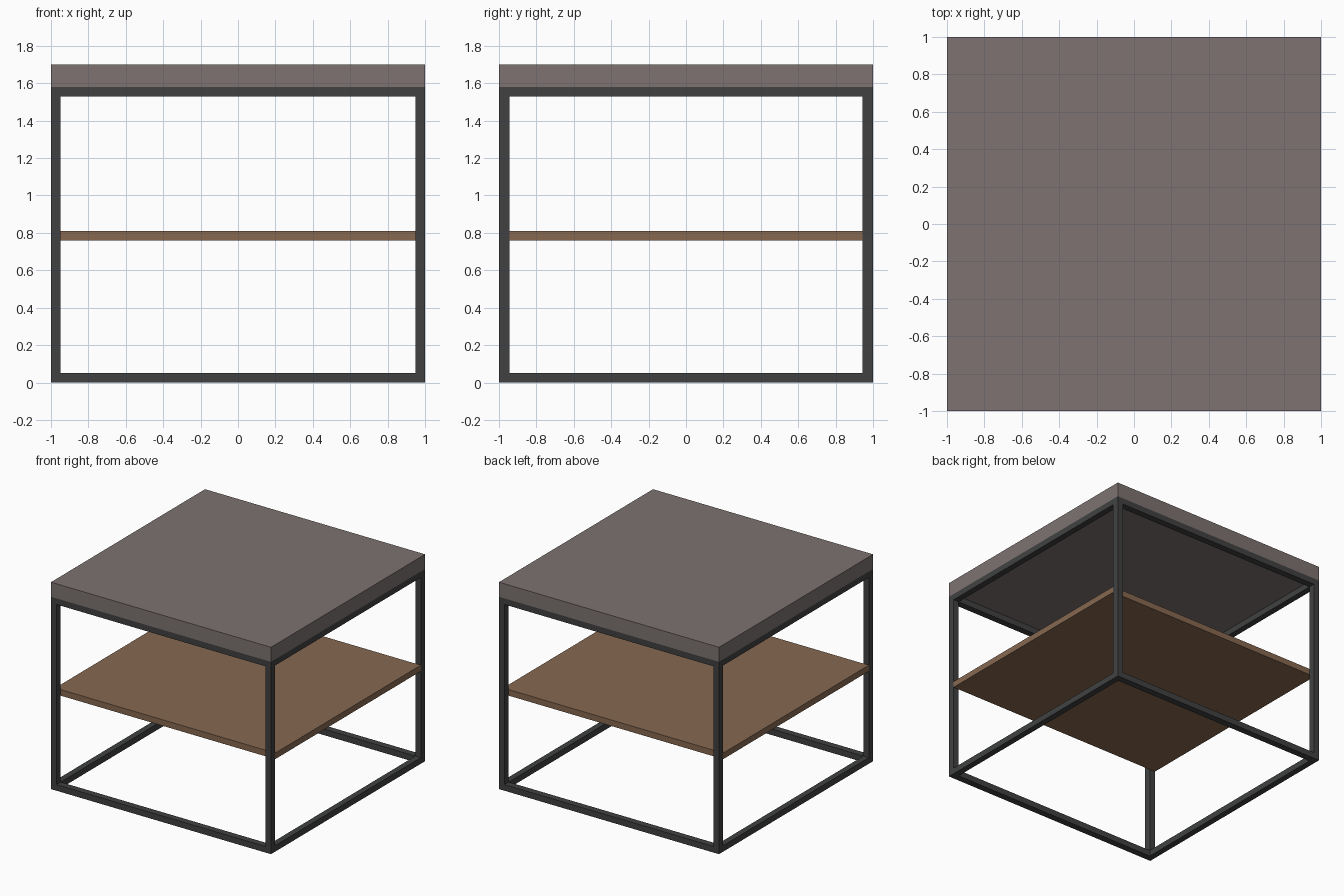
import bpy, bmesh
from mathutils import Vector

cube = bpy.data.objects.get("Cube")
if cube:
    bpy.data.objects.remove(cube, do_unlink=True)

# Main dimensions
HALF = 1.0
FRAME_TOP = 1.58
TOP = 1.70
BAR_X, BAR_Y, BAR_Z = 0.05, 0.055, 0.05


def material(name, rgb):
    mat = bpy.data.materials.new(name)
    mat.use_nodes = True
    color = (*rgb, 1.0)
    mat.diffuse_color = color
    mat.node_tree.nodes["Principled BSDF"].inputs["Base Color"].default_value = color
    return mat


def finish(name, bm, mat):
    bmesh.ops.recalc_face_normals(bm, faces=bm.faces)
    mesh = bpy.data.meshes.new(name)
    bm.to_mesh(mesh)
    bm.free()
    mesh.materials.append(mat)
    obj = bpy.data.objects.new(name, mesh)
    bpy.context.collection.objects.link(obj)
    return obj


def box(name, low, high, mat):
    low, high = Vector(low), Vector(high)
    bm = bmesh.new()
    bmesh.ops.create_cube(bm, size=1)
    bmesh.ops.scale(bm, vec=high - low, verts=bm.verts)
    bmesh.ops.translate(bm, vec=(low + high) / 2, verts=bm.verts)
    return finish(name, bm, mat)


def side_frame(name, x, mat):
    # Closed rectangular loop of bar, extruded across its width
    bm = bmesh.new()

    def ring(y, bottom, top):
        corners = ((-y, bottom), (y, bottom), (y, top), (-y, top))
        return [bm.verts.new((x, a, b)) for a, b in corners]

    outer = ring(HALF, 0, FRAME_TOP)
    inner = ring(HALF - BAR_Y, BAR_Z, FRAME_TOP - BAR_Z)
    faces = []
    for i in range(4):
        j = (i + 1) % 4
        faces.append(bm.faces.new((outer[i], outer[j], inner[j], inner[i])))
    result = bmesh.ops.extrude_face_region(bm, geom=faces, use_keep_orig=True)
    moved = [v for v in result["geom"] if isinstance(v, bmesh.types.BMVert)]
    bmesh.ops.translate(bm, vec=(BAR_X, 0, 0), verts=moved)
    return finish(name, bm, mat)


stone = material("warm grey stone", (0.205, 0.171, 0.165))
metal = material("dark metal", (0.052, 0.053, 0.053))
wood = material("brown wood", (0.242, 0.140, 0.082))

# Welded side frames
side_frame("left_side_frame", HALF - BAR_X, metal)
side_frame("right_side_frame", -HALF, metal)

# Front and back rails joining the side frames
reach = HALF - BAR_X
for side, y in (("front", -HALF), ("back", HALF - BAR_Y)):
    for level, z in (("lower", 0), ("upper", FRAME_TOP - BAR_Z)):
        box(f"{side}_{level}_rail", (-reach, y, z),
            (reach, y + BAR_Y, z + BAR_Z), metal)

# Shelf held between the front and back legs
depth = HALF - BAR_Y
box("shelf", (-HALF, -depth, 0.76), (HALF, depth, 0.81), wood)

# Thick table top
box("table_top", (-HALF, -HALF, FRAME_TOP), (HALF, HALF, TOP), stone)
